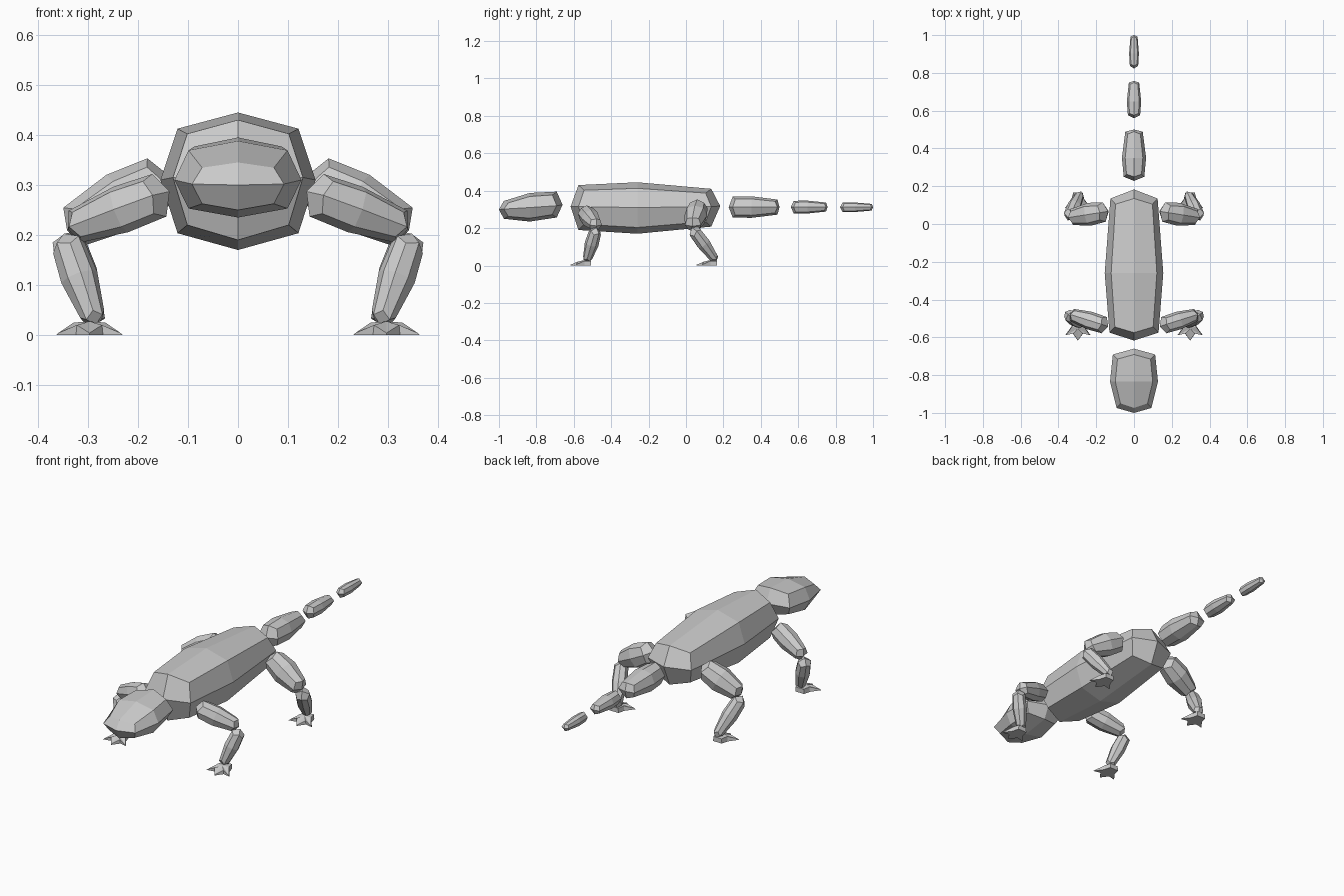
import bpy, bmesh
from mathutils import Vector, Matrix

if "Cube" in bpy.data.objects:
    bpy.data.objects.remove(bpy.data.objects["Cube"])


def finish(bm, name, mirror):
    bmesh.ops.recalc_face_normals(bm, faces=bm.faces)
    me = bpy.data.meshes.new(name)
    bm.to_mesh(me)
    bm.free()
    ob = bpy.data.objects.new(name, me)
    bpy.context.collection.objects.link(ob)
    if mirror:
        ob.modifiers.new("Mirror", "MIRROR").use_mirror_merge = False
    return ob


def hull(name, rings, tips, push, matrix=None, mirror=False, corner=0.73):
    """Eight-sided rounded block along y. ring = (y, half width, top z, mid z, bottom z);
    tips = (y, z) at both ends; push bulges the mid points of the end rings outward."""
    matrix = matrix or Matrix()
    bm = bmesh.new()
    loops = []
    for i, (y, w, top, mid, bot) in enumerate(rings):
        p = -push if i == 0 else push if i == len(rings) - 1 else 0
        tc, bc = mid + (top - mid) * 0.76, mid + (bot - mid) * 0.76
        c = w * corner
        pts = [(0, y + p, top), (c, y, tc), (w, y + p, mid), (c, y, bc),
               (0, y + p, bot), (-c, y, bc), (-w, y + p, mid), (-c, y, tc)]
        loops.append([bm.verts.new(matrix @ Vector(q)) for q in pts])
    for a, b in zip(loops, loops[1:]):
        for k in range(8):
            n = (k + 1) % 8
            bm.faces.new((a[k], a[n], b[n], b[k]))
    for loop, (y, z) in ((loops[0], tips[0]), (loops[-1], tips[1])):
        t = bm.verts.new(matrix @ Vector((0, y, z)))
        for k in range(0, 8, 2):
            bm.faces.new((t, loop[k], loop[k + 1], loop[(k + 2) % 8]))
    return finish(bm, name, mirror)


def limb(name, a, b, r0, r1, r2):
    """Tapered limb block from a to b, mirrored to the other side."""
    a, b = Vector(a), Vector(b)
    L = (b - a).length
    m = Matrix.Translation(a) @ (b - a).to_track_quat('Y', 'Z').to_matrix().to_4x4()
    rings = [(L * t, r, r, 0, -r) for t, r in ((0.16, r0), (0.48, r1), (0.88, r2))]
    hull(name, rings, ((0, 0), (L, 0)), L * 0.06, m, True)


def foot(name, x, y):
    """Flat three-toed foot; y is the heel."""
    half = [(0.025, 0, 0.024), (0.034, -0.035, 0.025), (0.067, -0.08, 0.004),
            (0.027, -0.072, 0.02)]
    outline = half + [(0, -0.11, 0.004)] + [(-a, b, c) for a, b, c in reversed(half)]
    bm = bmesh.new()
    low = [bm.verts.new((x + a, y + b, 0)) for a, b, c in outline]
    top = [bm.verts.new((x + a * 0.93, y + b, c)) for a, b, c in outline]
    hub = bm.verts.new((x, y - 0.045, 0.027))
    n = len(outline)
    for k in range(n):
        j = (k + 1) % n
        bm.faces.new((low[k], low[j], top[j], top[k]))
        bm.faces.new((top[k], top[j], hub))
    bm.faces.new(low)
    finish(bm, name, True)


# trunk
hull("body", [(-0.545, 0.13, 0.43, 0.315, 0.19),
              (-0.26, 0.155, 0.445, 0.31, 0.17),
              (0.105, 0.125, 0.41, 0.315, 0.208)],
     ((-0.617, 0.315), (0.183, 0.318)), 0.03, corner=0.78)

# head
hull("head", [(-0.95, 0.092, 0.345, 0.302, 0.25),
              (-0.835, 0.127, 0.388, 0.31, 0.235),
              (-0.715, 0.112, 0.395, 0.32, 0.257)],
     ((-1.0, 0.3), (-0.66, 0.325)), 0.024, corner=0.78)

# tail segments: start, end, half width, top, middle, bottom
for i, (a, b, w, t, m, l) in enumerate([(0.228, 0.5, 0.064, 0.37, 0.312, 0.255),
                                        (0.56, 0.757, 0.038, 0.347, 0.313, 0.278),
                                        (0.823, 1.0, 0.026, 0.337, 0.312, 0.286)]):
    L = b - a
    rings = [(a + L * f, w * s, m + (t - m) * h, m, m + (l - m) * h)
             for f, s, h in ((0.13, 0.85, 0.97), (0.45, 1, 1), (0.91, 0.72, 0.7))]
    hull("tail_segment_%d" % (i + 1), rings, ((a, m), (b, m)), L * 0.05)

# legs
limb("front_upper_leg", (0.137, -0.542, 0.287), (0.34, -0.478, 0.212), 0.045, 0.048, 0.034)
limb("front_lower_leg", (0.348, -0.479, 0.203), (0.284, -0.532, 0.02), 0.032, 0.036, 0.024)
limb("hind_upper_leg", (0.137, 0.067, 0.318), (0.342, 0.035, 0.21), 0.052, 0.061, 0.043)
limb("hind_lower_leg", (0.346, 0.03, 0.203), (0.284, 0.163, 0.022), 0.034, 0.037, 0.024)

# feet
foot("front_foot", 0.297, -0.508)
foot("hind_foot", 0.297, 0.166)
